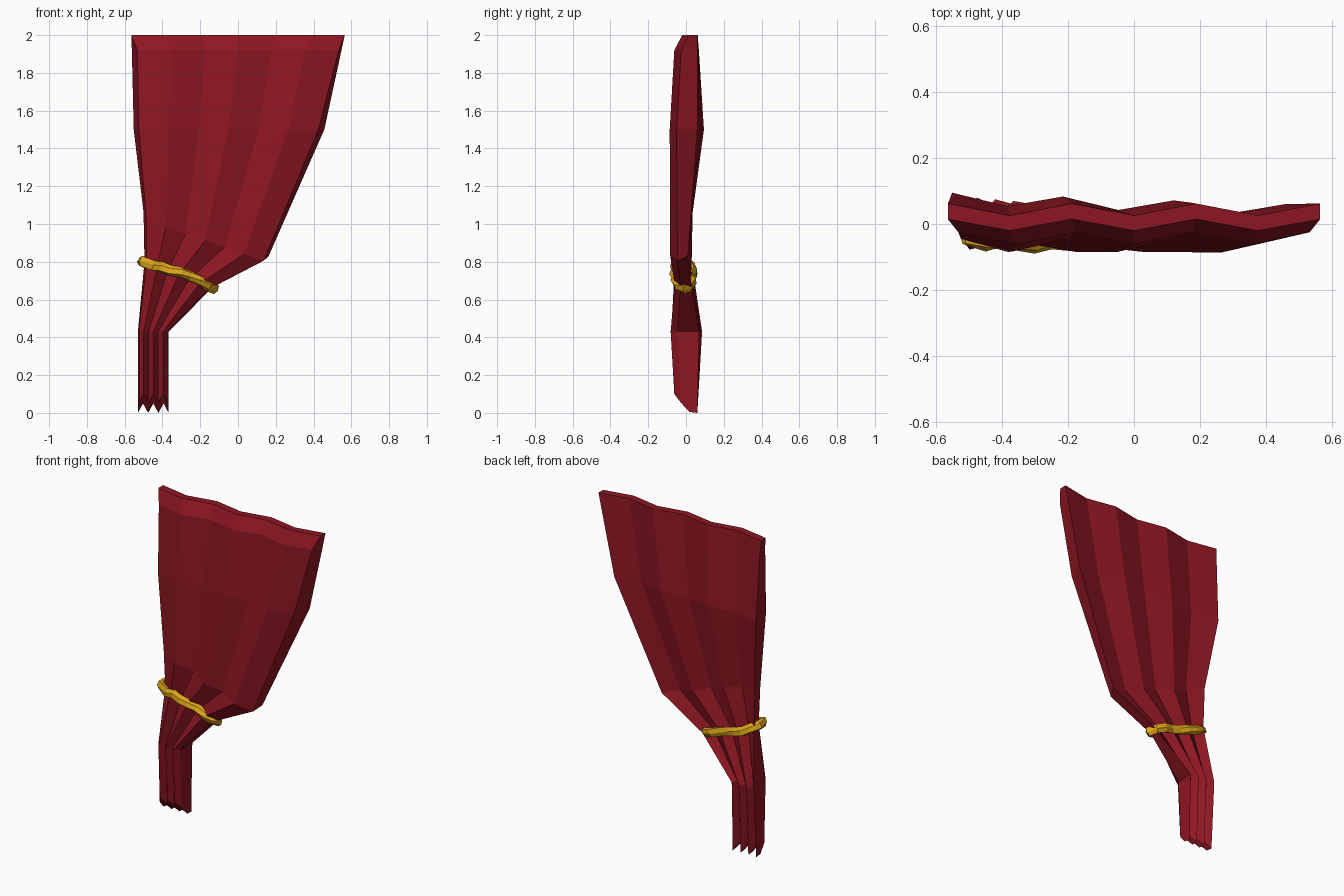
import bpy, bmesh, math
from mathutils import Vector

if "Cube" in bpy.data.objects:
    bpy.data.objects.remove(bpy.data.objects["Cube"])

N = 7  # fold lines across the cloth


def material(name, color):
    m = bpy.data.materials.new(name)
    m.diffuse_color = (*color, 1)
    m.use_nodes = True
    m.node_tree.nodes["Principled BSDF"].inputs["Base Color"].default_value = m.diffuse_color
    return m


def make_object(name, bm, mat):
    bmesh.ops.recalc_face_normals(bm, faces=bm.faces)
    me = bpy.data.meshes.new(name)
    bm.to_mesh(me)
    bm.free()
    me.materials.append(mat)
    ob = bpy.data.objects.new(name, me)
    bpy.context.collection.objects.link(ob)
    return ob


def fold_line(xl, xr, zl, zr, yl, yr, dy, dz=0):
    """Zigzag line of points; odd points shift by dy and dz."""
    pts = []
    for i in range(N):
        t, odd = i / (N - 1), i % 2
        pts.append(Vector((xl + (xr - xl) * t, yl + (yr - yl) * t + dy * odd,
                           zl + (zr - zl) * t + dz * odd)))
    return pts


def loft(bm, rings, close=False):
    vs = [[bm.verts.new(p) for p in r] for r in rings]
    n = len(vs[0])
    pairs = list(zip(vs, vs[1:])) + ([(vs[-1], vs[0])] if close else [])
    for a, b in pairs:
        for i in range(n):
            j = (i + 1) % n
            bm.faces.new((a[i], a[j], b[j], b[i]))
    return vs


# Curtain: (front line, back line) from the top to the hem
rows = [
    ((-.565, .565, 2, 2, .015, .015, -.035), (-.565, .565, 2, 2, .062, .062, -.036)),
    ((-.533, .533, 1.92, 1.92, -.025, -.025, -.037), (-.562, .548, 1.92, 1.92, .068, .062, -.036)),
    ((-.525, .425, 1.5, 1.5, -.045, -.05, -.037), (-.552, .457, 1.5, 1.5, .095, .06, -.035)),
    ((-.485, .135, 1.02, .805, -.045, -.045, -.04), (-.50, .162, 1.06, .83, .035, .01, -.03)),
    ((-.485, -.15, .79, .66, -.03, -.03, -.03), (-.495, -.135, .80, .665, .03, .03, -.03)),
    ((-.525, -.372, .43, .43, -.04, -.045, -.037), (-.53, -.367, .43, .43, .085, .07, -.035)),
    ((-.525, -.372, .055, .055, -.028, -.028, -.034, .045), (-.53, -.367, .1, .1, .066, .062, -.035, .03)),
    ((-.53, -.367, .005, .005, .018, .018, -.035, .045), (-.53, -.367, 0, 0, .06, .06, -.035, .05)),
]
bm = bmesh.new()
rings = loft(bm, [fold_line(*f) + fold_line(*b)[::-1] for f, b in rows])
for ring in (rings[0], rings[-1]):
    for i in range(N - 1):
        bm.faces.new((ring[i], ring[i + 1], ring[-2 - i], ring[-1 - i]))
make_object("curtain", bm, material("red_cloth", (.27, .008, .016)))

# Tie rope: closed path around the gathered cloth, hexagonal twisted section
front = [(-.505, -.045, .805), (-.45, -.062, .778), (-.41, -.05, .772), (-.36, -.056, .752),
         (-.30, -.064, .742), (-.25, -.05, .722), (-.20, -.055, .70), (-.155, -.04, .672),
         (-.125, -.012, .66)]
back = [(-.15, .018, .672), (-.20, .034, .69), (-.26, .018, .706), (-.32, .022, .722),
        (-.37, .036, .738), (-.42, .038, .752), (-.47, .026, .78), (-.512, .0, .802)]
path = [Vector(p) for p in front + back]
bm = bmesh.new()
rings = []
n = len(path)
for k, p in enumerate(path):
    tan = (path[(k + 1) % n] - path[k - 1]).normalized()
    side = tan.cross(Vector((0, 0, 1))).normalized()
    up = side.cross(tan)
    ring = []
    for i in range(6):
        a = 2 * math.pi * (i + 3 * k / n) / 6
        r = .027 if i % 2 else .022
        ring.append(p + side * math.cos(a) * r + up * math.sin(a) * r * 1.15)
    rings.append(ring)
# half-turn of twist: realign the closing ring
vs = loft(bm, rings)
for i in range(6):
    a, b = vs[-1], vs[0]
    bm.faces.new((a[i], a[(i + 1) % 6], b[(i + 4) % 6], b[(i + 3) % 6]))
make_object("tie_rope", bm, material("gold_rope", (.72, .38, .01)))
